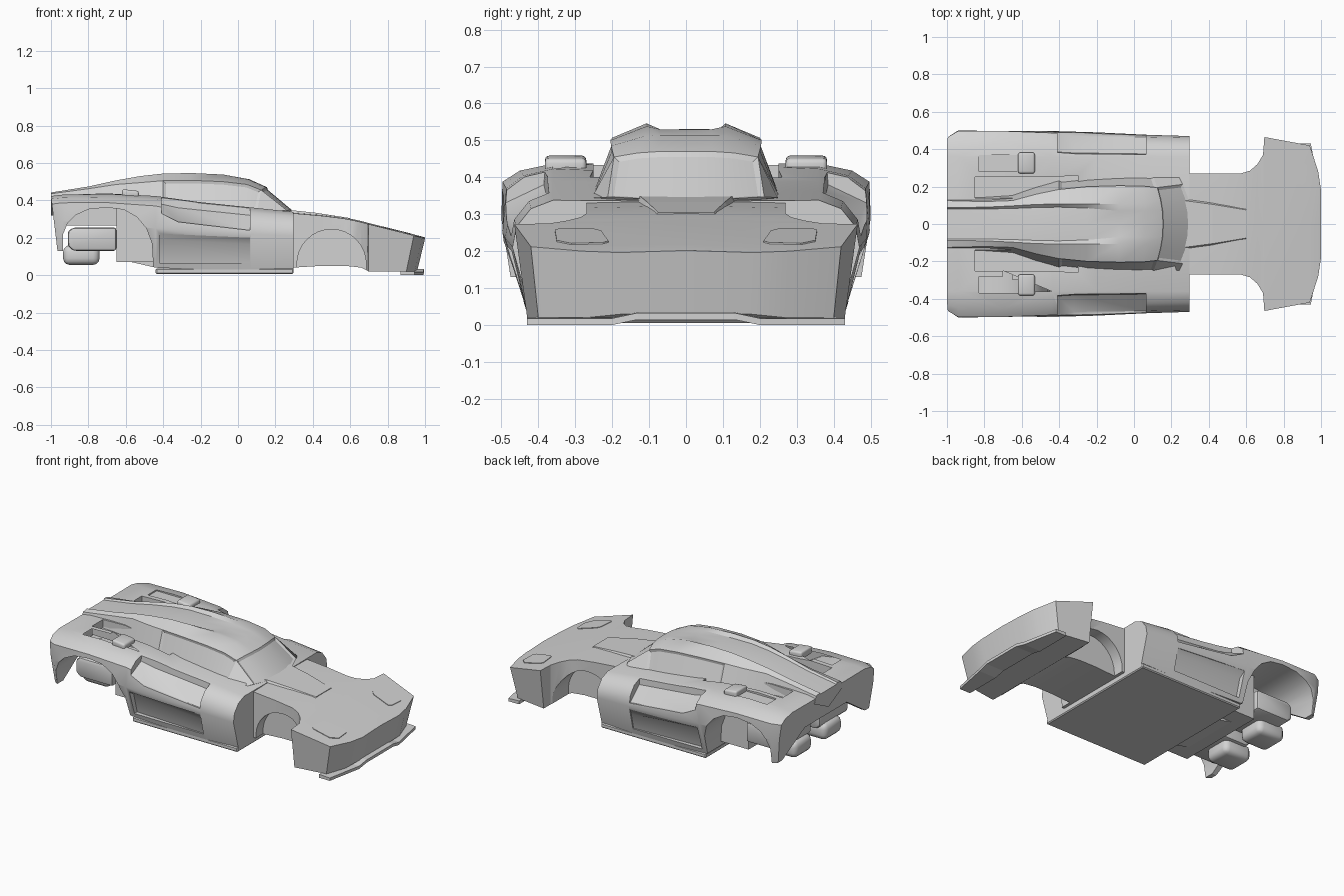
import bpy, bmesh, math

old = bpy.data.objects.get("Cube")
if old:
    bpy.data.objects.remove(old, do_unlink=True)

grey = bpy.data.materials.new("body_grey")
grey.use_nodes = True
grey.diffuse_color = (0.65, 0.65, 0.65, 1)
for node in grey.node_tree.nodes:
    if node.type == 'BSDF_PRINCIPLED':
        node.inputs["Base Color"].default_value = grey.diffuse_color


def finish(name, bm):
    bmesh.ops.recalc_face_normals(bm, faces=bm.faces)
    mesh = bpy.data.meshes.new(name)
    bm.to_mesh(mesh)
    bm.free()
    mesh.materials.append(grey)
    ob = bpy.data.objects.new(name, mesh)
    bpy.context.collection.objects.link(ob)
    return ob


def loft_bm(rings):
    """Skin closed rings of 3D points and cap both ends."""
    bm = bmesh.new()
    vs = [[bm.verts.new(p) for p in r] for r in rings]
    n = len(rings[0])
    for a, b in zip(vs, vs[1:]):
        for i in range(n):
            j = (i + 1) % n
            bm.faces.new((a[i], a[j], b[j], b[i]))
    bm.faces.new(vs[0])
    bm.faces.new(vs[-1])
    return bm


def loft(name, rings):
    return finish(name, loft_bm(rings))


def mirrored(half):
    """Half ring from top centre to bottom centre, completed across y."""
    return half + [(x, -y, z) for x, y, z in half[-2:0:-1]]


def box(name, x0, x1, y0, y1, z0, z1):
    return loft(name, [[(x, y0, z0), (x, y1, z0), (x, y1, z1), (x, y0, z1)] for x in (x0, x1)])


def prism(name, xz, y0, y1):
    return loft(name, [[(x, y, z) for x, z in xz] for y in (y0, y1)])


def activate(ob):
    bpy.ops.object.select_all(action='DESELECT')
    ob.select_set(True)
    bpy.context.view_layer.objects.active = ob


def cut(ob, cutters):
    activate(ob)
    for c in cutters:
        c.hide_render = True
        uncut = ob.data.copy()
        m = ob.modifiers.new("cut", 'BOOLEAN')
        m.operation, m.solver, m.object = 'DIFFERENCE', 'EXACT', c
        bpy.ops.object.modifier_apply(modifier=m.name)
        # a cut must never swallow the part
        if len(ob.data.polygons) < len(uncut.polygons) / 2:
            ob.data = uncut
        bpy.data.objects.remove(c, do_unlink=True)


def bevel(ob, width, segments=3):
    activate(ob)
    m = ob.modifiers.new("bevel", 'BEVEL')
    m.width, m.segments, m.limit_method = width, segments, 'ANGLE'
    bpy.ops.object.modifier_apply(modifier=m.name)


def smooth(ob, angle=28):
    activate(ob)
    bpy.ops.object.shade_smooth_by_angle(angle=math.radians(angle))


# main body: x, lean, deck height, then shoulder points down to the bottom edge
body_rows = [
    (-1.00, .12, .42, (.36, .423), (.43, .408), (.465, .38), (.47, .29), (.455, .13)),
    (-.94, 0, .43, (.36, .43), (.45, .414), (.497, .387), (.50, .29), (.475, .13)),
    (-.70, 0, .437, (.36, .437), (.45, .418), (.497, .388), (.50, .28), (.475, .10)),
    (-.44, 0, .41, (.36, .423), (.44, .405), (.487, .37), (.497, .25), (.43, .04)),
    (-.20, 0, .38, (.36, .39), (.43, .365), (.475, .32), (.49, .235), (.43, .03)),
    (.07, 0, .355, (.36, .362), (.425, .335), (.465, .285), (.477, .22), (.43, .03)),
    (.297, 0, .335, (.36, .338), (.42, .315), (.46, .265), (.47, .21), (.42, .03)),
]
body = loft("main_body", [
    mirrored([(x + k * (.42 - h), y, h) for y, h in [(0, z)] + pts + [(0, pts[-1][1])]])
    for x, k, z, *pts in body_rows])

# rear wheel arches, open tail, deck channels, side scallops and side intakes
arch = [(-.935, -.1), (-.935, .22), (-.91, .28), (-.87, .32), (-.8, .352), (-.7, .362),
        (-.61, .35), (-.54, .31), (-.49, .25), (-.46, .17), (-.445, -.1)]
tail = [(-.45, -.1), (-.43, .12), (-.21, .265), (.21, .265), (.43, .12), (.45, -.1)]
cutters = [loft("tail_cut", [[(x, y, z) for y, z in tail] for x in (-1.1, -.6)])]
for s in (1, -1):
    y0, y1 = sorted((s * .19, s * .7))
    cutters.append(prism("arch_cut", arch, y0, y1))
    cutters.append(loft("channel_cut", [
        [(x, s * y, z) for y, z in ((.14, f), (w, f), (w, .6), (.14, .6))]
        for x, f, w in ((-.85, .38, .25), (-.45, .37, .25), (-.3, .38, .26))]))
    cutters.append(loft("scallop_cut", [
        [(x, s * y, z) for y, z in p] for x, p in (
            (-.41, ((.375, .5), (.385, .38), (.49, .33), (.6, .33), (.6, .5))),
            (-.32, ((.365, .5), (.38, .36), (.47, .285), (.6, .285), (.6, .5))),
            (.065, ((.358, .5), (.375, .32), (.465, .24), (.6, .24), (.6, .5))))]))
    cutters.append(loft("intake_cut", [
        [(x, s * y, z) for y, z in p] for x, p in (
            (-.42, ((.488, .222), (.445, .19), (.41, .065), (.6, .065), (.6, .222))),
            (.065, ((.47, .2), (.456, .165), (.432, .065), (.6, .065), (.6, .2))))]))
    y0, y1 = sorted((s * .28, s * .37))
    cutters.append(box("duct_cut", -.83, -.58, y0, y1, .425, .6))
cut(body, cutters)
smooth(body, 32)

# cabin with twin roof ridges flowing back into the tail spine
cabin_rows = [
    (-1.00, 0, .432, (.08, .432), (.088, .442), (.125, .435), (.14, .39)),
    (-.80, 0, .464, (.08, .463), (.09, .474), (.12, .462), (.145, .37)),
    (-.65, 0, .498, (.083, .494), (.097, .507), (.125, .485), (.155, .365)),
    (-.52, 0, .52, (.088, .514), (.105, .53), (.16, .495), (.20, .365)),
    (-.40, 0, .53, (.09, .525), (.107, .543), (.185, .505), (.235, .36)),
    (-.25, 0, .531, (.085, .527), (.107, .546), (.20, .507), (.255, .36)),
    (-.08, 0, .53, (.07, .53), (.107, .538), (.205, .50), (.262, .35)),
    (.06, .3, .513, (.07, .513), (.11, .512), (.203, .485), (.262, .345)),
    (.155, .8, .47, (.07, .47), (.13, .466), (.195, .455), (.258, .34)),
    (.31, 1.1, .34, (.07, .341), (.14, .343), (.212, .347), (.248, .345)),
]
bm = loft_bm([
    mirrored([(x, 0, z)] + [(x - k * y * y, y, h) for y, h in pts] + [(x, 0, .32)])
    for x, k, z, *pts in cabin_rows])
bmesh.ops.recalc_face_normals(bm, faces=bm.faces)
bm.normal_update()


def panel(rule):
    faces = [f for f in bm.faces if len(f.verts) == 4 and rule(f.calc_center_median(), f.normal)]
    bmesh.ops.inset_region(bm, faces=faces, thickness=.014, depth=-.008, use_even_offset=True)


# windscreen, then both side windows
panel(lambda c, n: c.x > .17 and n.x > .3 and n.z > .3 and abs(c.y) < .19)
for s in (1, -1):
    panel(lambda c, n: -.35 < c.x < .12 and s * n.y > .7 and s * c.y > .2)
smooth(finish("cabin", bm), 25)

# front tub and nose: top x, half width, top z, bottom x, half width, bottom z
nose_rows = [
    (.29, .27, .337, .29, .27, .04), (.45, .27, .323, .45, .27, .05),
    (.57, .27, .308, .57, .27, .05), (.62, .285, .298, .62, .285, .045),
    (.66, .32, .289, .66, .32, .04), (.69, .37, .281, .69, .37, .025),
    (.697, .465, .279, .697, .43, .02), (.94, .42, .218, .90, .40, .02),
    (.985, .28, .206, .945, .27, .02), (1.0, .18, .202, .96, .17, .03),
]
nose = loft("nose", [
    mirrored([(x, 0, z), (x, w, z - .006), (xb, wb, zb), (xb, 0, zb)])
    for x, w, z, xb, wb, zb in nose_rows])
wheel_arch = [(.5 + .185 * math.cos(a * math.pi / 16), .06 + .185 * math.sin(a * math.pi / 16))
              for a in range(17)] + [(.315, -.1), (.685, -.1)]
cut(nose, [prism("front_arch_cut", wheel_arch, s * .2, s * .6) for s in (1, -1)])
smooth(nose, 25)

# raised hood centre
loft("hood_ridge", [
    mirrored([(x, 0, z + t), (x, w, z + t), (x, w + .012, z - .01), (x, 0, z - .02)])
    for x, w, z, t in ((.27, .125, .339, .01), (.42, .105, .326, .007), (.6, .075, .303, .002))])

# splitter under the nose, raised in the middle
loft("splitter", [
    [(xr, y, z), (xf, y, z), (xf, y, z + .018), (xr, y, z + .022)]
    for y, xr, xf, z in ((-.43, .87, .945, 0), (-.2, .87, .99, 0), (-.13, .87, .995, .015),
                         (.13, .87, .995, .015), (.2, .87, .99, 0), (.43, .87, .945, 0))])

# floor with side sills
floor = box("floor_and_sills", -.44, .297, -.43, .43, .006, .036)
bevel(floor, .006, 1)

for s, side in ((1, "left"), (-1, "right")):
    # headlight cover plates following the nose slope
    lamp = [(.76, .34), (.775, .355), (.89, .35), (.925, .31),
            (.92, .225), (.905, .21), (.79, .23), (.77, .25)]
    loft(side + "_headlight_cover", [
        [(x, s * y, .279 - .251 * (x - .697) - .006 * y / .42 + t) for x, y in lamp]
        for t in (-.003, .004)])
    # air scoops on the rear fenders
    y0, y1 = sorted((s * .27, s * .382))
    scoop = loft(side + "_fender_scoop", [
        [(x, y0, .41), (x, y1, .41), (x, y1, z), (x, y0, z)]
        for x, z in ((-.62, .46), (-.53, .45))])
    bevel(scoop, .012)
    smooth(scoop, 35)
    # octagonal silencers with rounded outlets below the tail
    y0, y1 = sorted((s * .04, s * .33))
    silencer = prism(side + "_silencer", [(-.91, .155), (-.88, .13), (-.65, .13), (-.65, .255),
                                          (-.88, .255), (-.91, .235)], y0, y1)
    bevel(silencer, .015, 2)
    smooth(silencer, 35)
    y0, y1 = sorted((s * .06, s * .24))
    outlet = box(side + "_exhaust_outlet", -.935, -.74, y0, y1, .055, .16)
    bevel(outlet, .035)
    smooth(outlet, 35)

# inner rear bulkhead
box("rear_bulkhead", -.65, -.43, -.30, .30, .07, .375)
